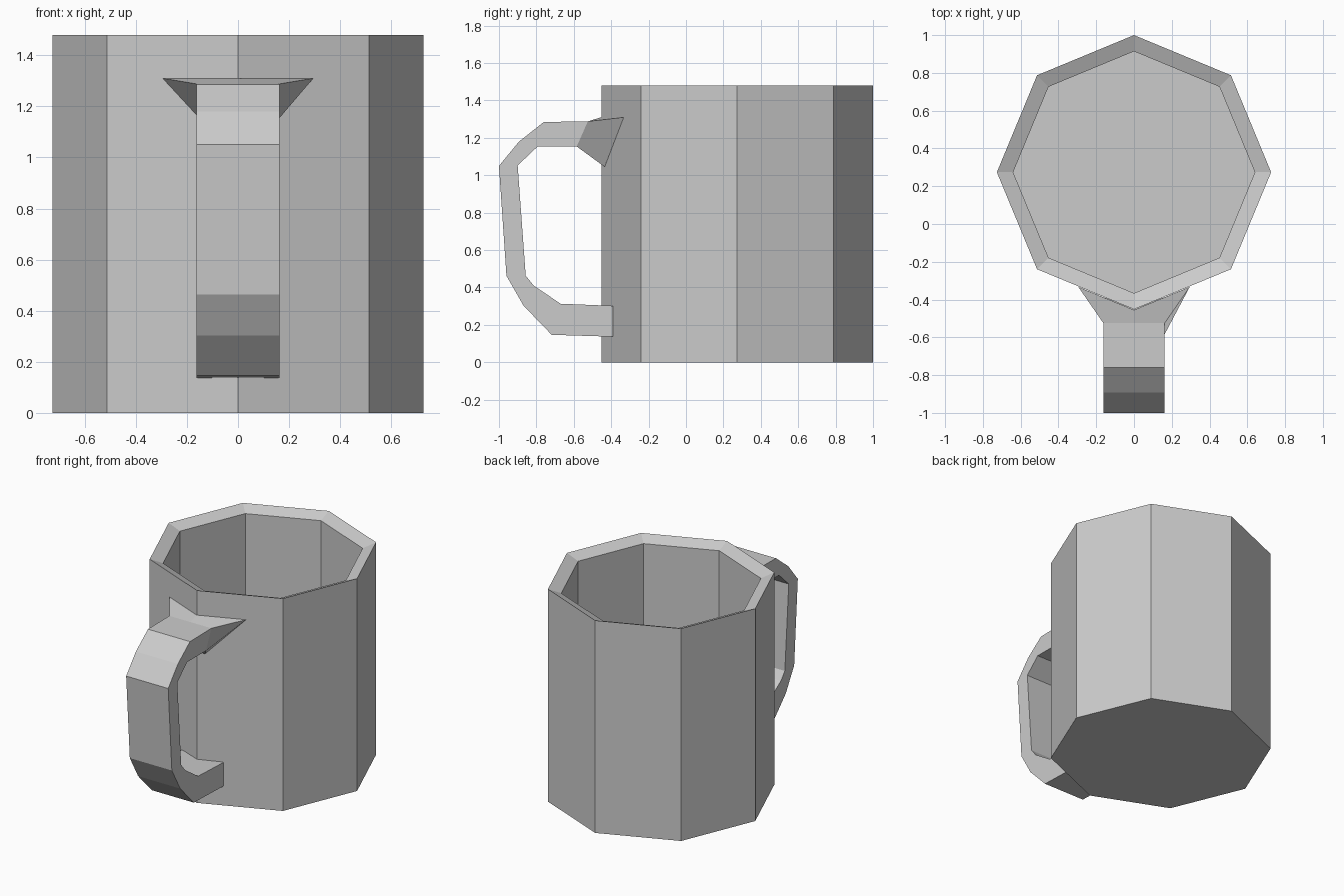
import bpy, bmesh
from math import cos, sin, pi

if "Cube" in bpy.data.objects:
    bpy.data.objects.remove(bpy.data.objects["Cube"])


def loft(name, rings, cap_start=False, cap_end=False):
    """Join equal-length closed rings of points into a flat-shaded skin."""
    bm = bmesh.new()
    loops = [[bm.verts.new(p) for p in ring] for ring in rings]
    n = len(rings[0])
    for a, b in zip(loops, loops[1:]):
        for i in range(n):
            j = (i + 1) % n
            bm.faces.new((a[i], a[j], b[j], b[i]))
    if cap_start:
        bm.faces.new(loops[0][::-1])
    if cap_end:
        bm.faces.new(loops[-1])
    bmesh.ops.recalc_face_normals(bm, faces=bm.faces)
    mesh = bpy.data.meshes.new(name)
    bm.to_mesh(mesh)
    bm.free()
    obj = bpy.data.objects.new(name, mesh)
    bpy.context.collection.objects.link(obj)
    return obj


def octagon(r, z):
    return [(r * cos(i * pi / 4), 0.274 + r * sin(i * pi / 4), z) for i in range(8)]


# Mug body: outer wall, inward-sloping rim, inner wall and floor
loft("mug_body",
     [octagon(0.726, 0), octagon(0.726, 1.48), octagon(0.64, 1.445), octagon(0.64, 0.08)],
     cap_start=True, cap_end=True)


# Handle: cross-section given by its outer and inner (y, z) points
def section(outer, inner, w_out=0.162, w_in=0.162, mid_y=None):
    (yo, zo), (yi, zi) = outer, inner
    return [(-w_out, yo, zo), (0, yo if mid_y is None else mid_y, zo), (w_out, yo, zo),
            (w_in, yi, zi), (-w_in, yi, zi)]


path = [
    ((-0.525, 1.288), (-0.584, 1.154)),
    ((-0.76, 1.285), (-0.793, 1.154)),
    ((-0.893, 1.18), (-0.847, 1.103)),
    ((-1.0, 1.05), (-0.90, 1.052)),
    ((-0.96, 0.463), (-0.857, 0.463)),
    ((-0.868, 0.302), (-0.814, 0.41)),
    ((-0.718, 0.147), (-0.67, 0.313)),
    ((-0.391, 0.137), (-0.391, 0.302)),
]
# Flared upper joint that spreads along the wall
flare = section((-0.333, 1.31), (-0.435, 1.045), 0.295, 0.05, mid_y=-0.455)
loft("handle", [flare] + [section(o, i) for o, i in path])
